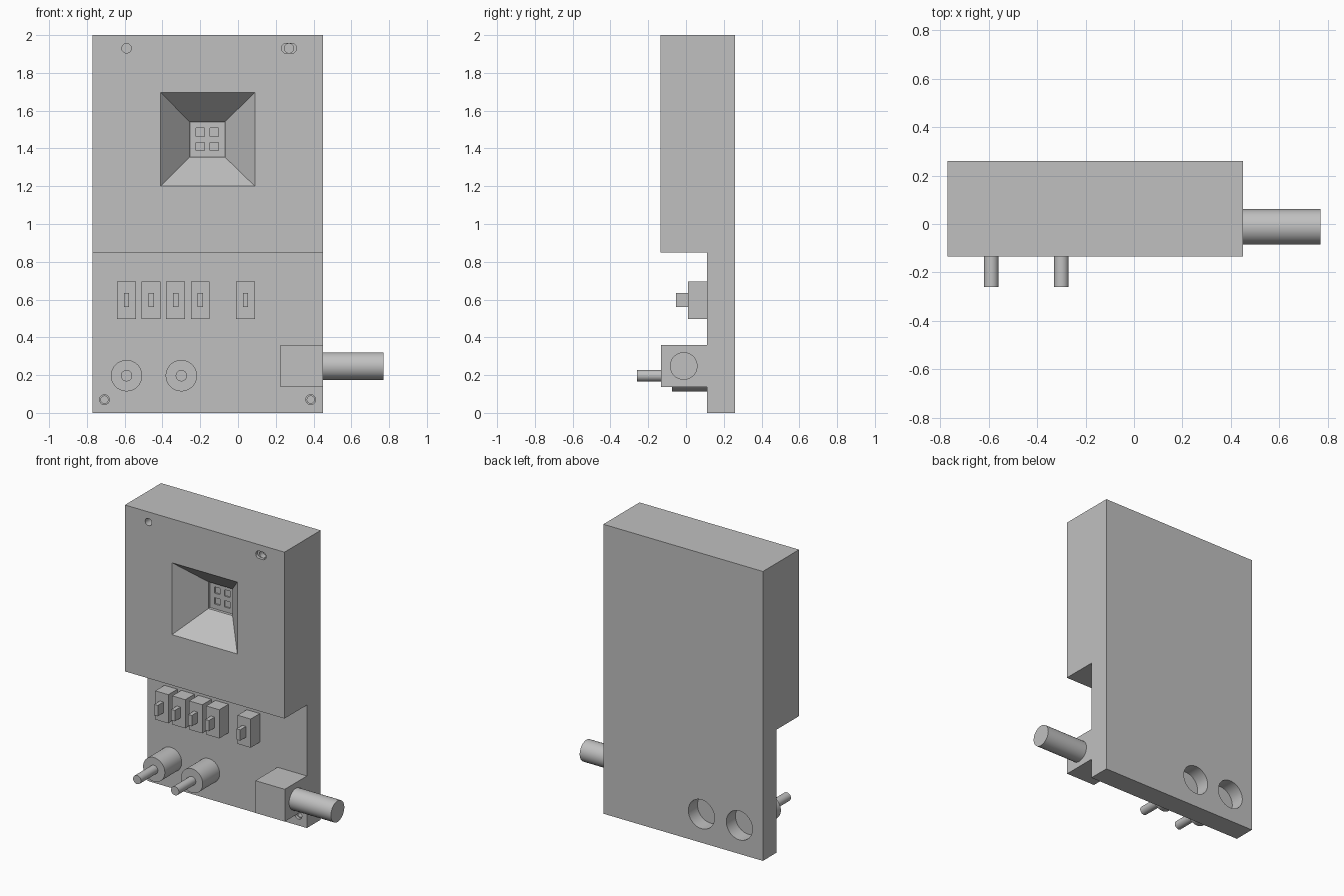
import bpy, bmesh, math
from mathutils import Vector

if "Cube" in bpy.data.objects:
    bpy.data.objects.remove(bpy.data.objects["Cube"])

grey = bpy.data.materials.new("plain grey")
grey.diffuse_color = (0.53, 0.53, 0.53, 1)
grey.use_nodes = True
grey.node_tree.nodes["Principled BSDF"].inputs["Base Color"].default_value = grey.diffuse_color

BACK, PLATE, FACE = 0.26, 0.11, -0.135   # depths of back, lower panel, upper face


def finish(name, bm, smooth=False):
    bmesh.ops.recalc_face_normals(bm, faces=bm.faces)
    me = bpy.data.meshes.new(name)
    bm.to_mesh(me)
    bm.free()
    me.materials.append(grey)
    ob = bpy.data.objects.new(name, me)
    bpy.context.collection.objects.link(ob)
    if smooth:
        activate(ob)
        bpy.ops.object.shade_smooth_by_angle(angle=math.radians(30))
    return ob


def activate(ob):
    bpy.ops.object.select_all(action='DESELECT')
    ob.select_set(True)
    bpy.context.view_layer.objects.active = ob


def loft(name, start, end, smooth=False):
    """Solid between two matching closed outlines."""
    bm = bmesh.new()
    a = [bm.verts.new(p) for p in start]
    b = [bm.verts.new(p) for p in end]
    n = len(a)
    bm.faces.new(a)
    bm.faces.new(b)
    for i in range(n):
        j = (i + 1) % n
        bm.faces.new((a[i], a[j], b[j], b[i]))
    return finish(name, bm, smooth)


def rect(x0, x1, z0, z1, y):
    return [(x0, y, z0), (x1, y, z0), (x1, y, z1), (x0, y, z1)]


def box(name, x0, x1, y0, y1, z0, z1):
    return loft(name, rect(x0, x1, z0, z1, y0), rect(x0, x1, z0, z1, y1))


def disc(x, z, r, y, stretch=0.0, n=48):
    """Round outline facing y, optionally stretched to a slot along x."""
    pts = []
    for i in range(n):
        t = 2 * math.pi * (i + 0.5) / n
        c = math.cos(t)
        pts.append((x + r * c + math.copysign(stretch, c), y, z + r * math.sin(t)))
    return pts


def rod(name, x, z, r, y0, y1, stretch=0.0):
    return loft(name, disc(x, z, r, y0, stretch), disc(x, z, r, y1, stretch), True)


def cut(target, cutter):
    m = target.modifiers.new("cut", 'BOOLEAN')
    m.operation, m.solver, m.object = 'DIFFERENCE', 'EXACT', cutter
    activate(target)
    bpy.ops.object.modifier_apply(modifier=m.name)
    bpy.data.objects.remove(cutter, do_unlink=True)


# Housing: stepped side profile extended across the width
side = [(BACK, 0), (BACK, 2), (FACE, 2), (FACE, 0.85), (PLATE, 0.85), (PLATE, 0)]
housing = loft("housing", [(-0.77, y, z) for y, z in side],
               [(0.45, y, z) for y, z in side])

# Tapered window with a shallow recessed floor and four small pockets
e = 0.155 / 0.175 * 0.02
cut(housing, loft("window_cutter",
                  rect(-0.41 - e, 0.09 + e, 1.2 - e, 1.697 + e, FACE - 0.02),
                  rect(-0.255, -0.07, 1.355, 1.54, 0.04)))
cut(housing, box("floor_cutter", -0.255, -0.07, 0.03, 0.06, 1.355, 1.54))
for px in (-0.20, -0.125):
    for pz in (1.41, 1.485):
        cut(housing, box("pocket_cutter", px - 0.022, px + 0.022, 0.05, 0.07,
                         pz - 0.022, pz + 0.022))

# Mounting holes and slot
cut(housing, rod("hole_cutter", -0.59, 1.93, 0.025, FACE - 0.02, FACE + 0.06))
cut(housing, rod("slot_cutter", 0.27, 1.93, 0.026, FACE - 0.02, FACE + 0.02, 0.014))
cut(housing, rod("slot_hole_cutter", 0.27, 1.93, 0.025, FACE, FACE + 0.06))
for x in (-0.707, 0.385):
    cut(housing, rod("corner_cutter", x, 0.07, 0.026, PLATE - 0.02, PLATE + 0.02))
    cut(housing, rod("corner_hole_cutter", x, 0.07, 0.019, PLATE, PLATE + 0.06))

# Round pockets in the back behind the knobs
for x in (-0.59, -0.30):
    cut(housing, rod("back_pocket_cutter", x, 0.197, 0.1, BACK - 0.1, BACK + 0.02))
activate(housing)
bpy.ops.object.shade_smooth_by_angle(angle=math.radians(30))

# Knobs with thin shafts
for i, x in enumerate((-0.59, -0.30), 1):
    rod(f"knob_body_{i}", x, 0.197, 0.083, -0.075, PLATE)
    rod(f"knob_shaft_{i}", x, 0.197, 0.03, -0.26, -0.075)

# Row of switches with levers
for i, x in enumerate((-0.59, -0.46, -0.33, -0.20, 0.04), 1):
    box(f"switch_body_{i}", x - 0.05, x + 0.05, 0.01, PLATE, 0.497, 0.695)
    box(f"switch_lever_{i}", x - 0.014, x + 0.014, -0.053, 0.01, 0.56, 0.635)

# Side socket and plug
box("socket", 0.225, 0.45, FACE + 0.003, PLATE, 0.137, 0.36)
ring = [(-0.012 + 0.073 * math.cos(2 * math.pi * i / 48),
         0.248 + 0.073 * math.sin(2 * math.pi * i / 48)) for i in range(48)]
loft("plug", [(0.45, y, z) for y, z in ring], [(0.77, y, z) for y, z in ring], True)
